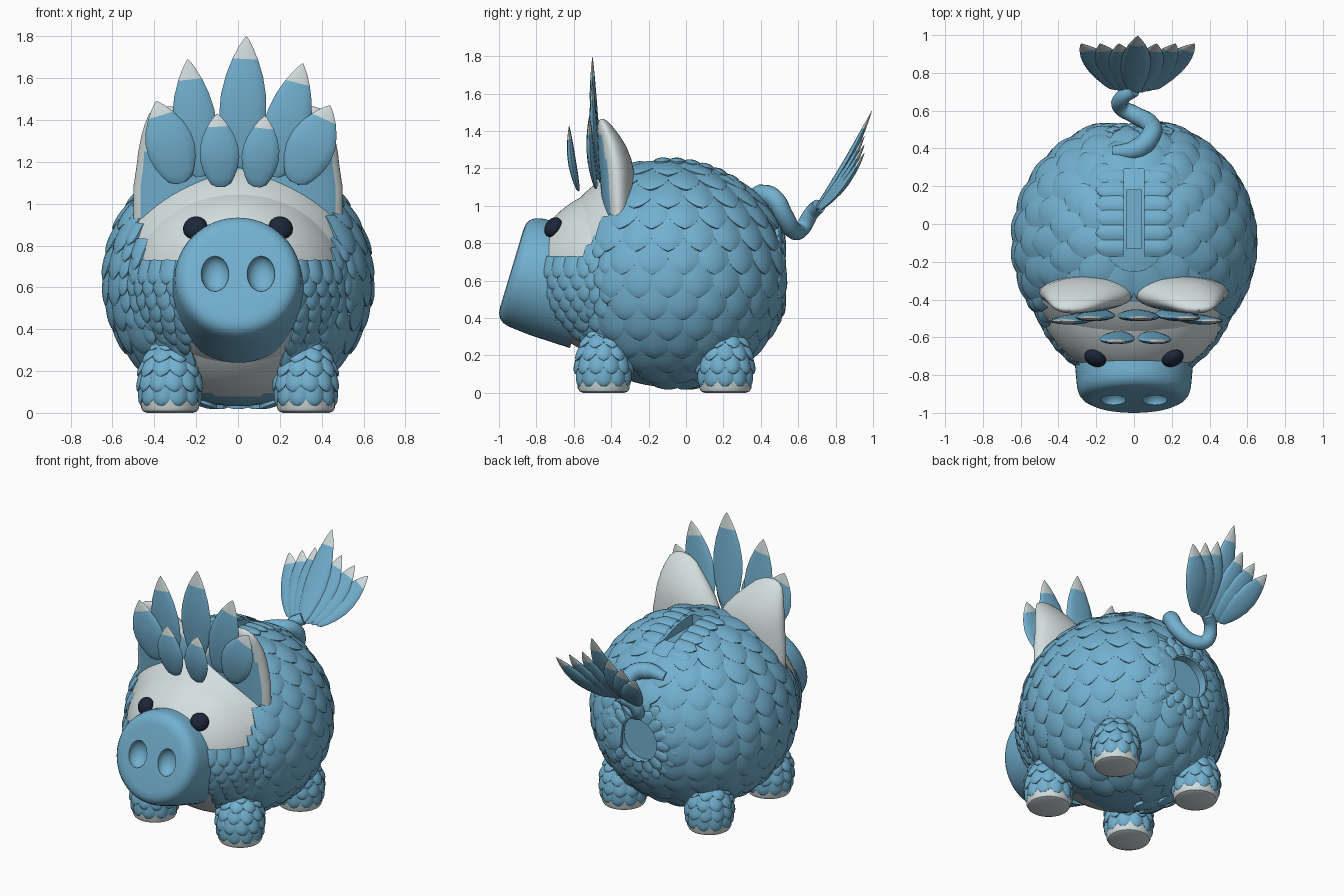
import bpy, bmesh
from math import sin, cos, pi, radians
from mathutils import Vector, Matrix

if "Cube" in bpy.data.objects:
    bpy.data.objects.remove(bpy.data.objects["Cube"])


def material(name, rgb):
    m = bpy.data.materials.new(name)
    m.use_nodes = True
    m.diffuse_color = (*rgb, 1)
    bsdf = m.node_tree.nodes["Principled BSDF"]
    bsdf.inputs["Base Color"].default_value = (*rgb, 1)
    bsdf.inputs["Roughness"].default_value = 0.6
    return m


BLUE = material("sky blue", (0.17, 0.435, 0.625))
CREAM = material("pale cream", (0.66, 0.735, 0.735))
NAVY = material("dark navy", (0.012, 0.02, 0.04))

BODY_C, BODY_R = Vector((0, -0.095, 0.638)), Vector((0.63, 0.635, 0.606))
FACE_C, FACE_R = Vector((0, -0.29, 0.64)), Vector((0.53, 0.54, 0.47))
HOLE_Z, HOLE_R = 0.63, 0.145


def finish(name, bm, mats, angle=40):
    me = bpy.data.meshes.new(name)
    bm.to_mesh(me)
    bm.free()
    ob = bpy.data.objects.new(name, me)
    bpy.context.collection.objects.link(ob)
    for m in mats:
        me.materials.append(m)
    smooth(ob, angle)
    return ob


def smooth(ob, angle=40):
    bpy.ops.object.select_all(action='DESELECT')
    bpy.context.view_layer.objects.active = ob
    ob.select_set(True)
    bpy.ops.object.shade_smooth_by_angle(angle=radians(angle))


def ring(c, u, v, n=16):
    return [Vector(c) + u * cos(2 * pi * i / n) + v * sin(2 * pi * i / n) for i in range(n)]


def loft(name, rings, mats, tip_from=None):
    """Skin rings in order; faces from ring tip_from onward take the second material."""
    bm = bmesh.new()
    vs = [[bm.verts.new(p) for p in r] for r in rings]
    n = len(vs[0])
    for k in range(len(vs) - 1):
        for i in range(n):
            j = (i + 1) % n
            f = bm.faces.new((vs[k][i], vs[k][j], vs[k + 1][j], vs[k + 1][i]))
            f.material_index = int(tip_from is not None and k >= tip_from)
    bm.faces.new(vs[0])
    bm.faces.new(vs[-1]).material_index = int(tip_from is not None)
    bmesh.ops.recalc_face_normals(bm, faces=bm.faces)
    return finish(name, bm, mats)


def ellipsoid(name, c, r, mat, seg=32, rot=None):
    bm = bmesh.new()
    bmesh.ops.create_uvsphere(bm, u_segments=seg, v_segments=seg // 2, radius=1)
    m = Matrix.Translation(c) @ (rot or Matrix()) @ Matrix.Diagonal((*r, 1))
    bmesh.ops.transform(bm, matrix=m, verts=bm.verts)
    return finish(name, bm, [mat])


def cut(ob, cutter):
    cutter.hide_render = True
    mod = ob.modifiers.new("cut", 'BOOLEAN')
    mod.operation, mod.solver, mod.object = 'DIFFERENCE', 'EXACT', cutter
    bpy.context.view_layer.objects.active = ob
    bpy.ops.object.modifier_apply(modifier=mod.name)
    bpy.data.objects.remove(cutter)


# ---- overlapping scales wrapped on an ellipsoid
ROWS = [0, 0.25, 0.5, 0.64, 0.76, 0.86, 0.94, 1, 1]
COLS = [-1, -1, -0.6, -0.2, 0.2, 0.6, 1, 1]


def spot(c, r, rot, lon, lat, h=0):
    d = rot @ Vector((cos(lat) * cos(lon), cos(lat) * sin(lon), sin(lat)))
    return c + d * r + d * h


def add_scale(bm, c, r, rot, lon, lat, w, l, lift):
    grid = []
    for k, t in enumerate(ROWS):
        q = max(0, (t - 0.55) / 0.45)
        half = max(0.05, (1 - q * q) ** 0.75) * w / 2
        la = lat - t * l / r.z
        row = []
        for i, s in enumerate(COLS):
            rim = i in (0, len(COLS) - 1) or k == len(ROWS) - 1
            h = -0.006 if rim else lift * (0.1 + 0.65 * t + 0.4 * (1 - s * s) * (1 - q ** 3))
            lo = lon + s * half / (r.x * max(0.15, cos(la)))
            row.append(bm.verts.new(spot(c, r, rot, lo, la, h)))
        grid.append(row)
    for a, b in zip(grid, grid[1:]):
        for i in range(len(COLS) - 1):
            bm.faces.new((a[i], b[i], b[i + 1], a[i + 1]))


def scale_rows(bm, c, r, lats, w, l, lift, keep=None, pole=(0, 0, 1)):
    rot = Vector((0, 0, 1)).rotation_difference(Vector(pole)).to_matrix()
    for k, deg in enumerate(lats):
        lat = radians(deg)
        n = max(7, round(2 * pi * r.x * cos(lat - 0.5 * l / r.z) / w))
        for i in range(n):
            lon = 2 * pi * (i + 0.5 * (k % 2)) / n
            pts = [spot(c, r, rot, lon, lat - t * l / r.z) for t in (0, 0.5, 1)]
            if keep is None or keep(pts):
                add_scale(bm, c, r, rot, lon, lat, w * 1.04, l, lift)


def near_hole(p):
    return p.y > 0 and p.x ** 2 + (p.z - HOLE_Z) ** 2 < 0.18 ** 2


def near_slot(p):
    return p.z > 1 and abs(p.x) < 0.07 and -0.2 < p.y < 0.24


def bare_belly(p):
    return p.y < -0.25 and abs(p.x) < 0.21 and 0.07 < p.z < 0.35


def large_zone(pts):
    front = -0.35 if 0.86 < pts[1].z < 1.12 else -0.42
    return pts[1].y > front and not any(near_hole(p) or near_slot(p) or bare_belly(p) for p in pts)


def small_zone(pts):
    p = pts[1]
    bare_face = pts[0].z > 0.77 + 0.75 * max(0, p.y + 0.6)
    return p.y < -0.39 and not bare_face and not any(bare_belly(q) for q in pts)


# ---- body shell with coin slot and plug recess, and the bulging face
body = ellipsoid("body", BODY_C, BODY_R, BLUE, 96)
bpy.ops.mesh.primitive_cube_add(size=1, location=(0, 0.025, 1.27))
bpy.context.object.scale = (0.08, 0.31, 0.2)
cut(body, bpy.context.object)
bpy.ops.mesh.primitive_cylinder_add(vertices=48, radius=HOLE_R, depth=0.2,
                                    location=(0, 0.565, HOLE_Z), rotation=(pi / 2, 0, 0))
cut(body, bpy.context.object)
face = ellipsoid("face", FACE_C, FACE_R, BLUE, 96)
for ob in (body, face):
    ob.data.materials.clear()
    ob.data.materials.append(BLUE)
    ob.data.materials.append(CREAM)
    for f in ob.data.polygons:
        p = f.center
        f.material_index = int(p.y < -0.33 and 0.07 < p.z < 1.17 - 0.5 * p.x ** 2)
    smooth(ob)

# ---- body scales
bm = bmesh.new()
scale_rows(bm, BODY_C, BODY_R, [76 - 11.5 * k for k in range(13)], 0.16, 0.2, 0.029, large_zone)
finish("body_scales", bm, [BLUE], 50)

bm = bmesh.new()
for c, r in ((BODY_C, BODY_R), (FACE_C, FACE_R)):
    scale_rows(bm, c, r, [26 - 7.5 * k for k in range(14)], 0.085, 0.115, 0.027, small_zone)
finish("cheek_scales", bm, [BLUE], 50)

bm = bmesh.new()
scale_rows(bm, BODY_C, BODY_R, [76.5, 71.5], 0.075, 0.085, 0.028, None, (0, 1, 0))
finish("plug_ring_scales", bm, [BLUE], 50)

bm = bmesh.new()
for side in (1, -1):
    turn = Vector((0, 0, 1)).rotation_difference(Vector((-side, 0, 0))).to_matrix()
    for k in range(6):
        a = (0.078 * k - 0.03) / 0.62
        add_scale(bm, BODY_C, BODY_R, turn, a if side > 0 else pi - a, -0.085, 0.096, 0.14, 0.034)
finish("slot_scales", bm, [BLUE], 50)

# ---- snout with two nostril hollows
axis, up, X = Vector((0, 0.958, -0.287)), Vector((0, 0.287, 0.958)), Vector((1, 0, 0))
nose = Vector((0, -0.932, 0.665))
profile = [(0.0, 0.215), (0.004, 0.25), (0.018, 0.275), (0.04, 0.292), (0.075, 0.302),
           (0.2, 0.313), (0.42, 0.318)]
snout = loft("snout", [ring(nose + axis * d, X * r, up * r, 64) for d, r in profile], [BLUE])
tilt = Matrix.Rotation(-0.29, 4, 'X')
for s in (1, -1):
    cut(snout, ellipsoid("nostril_cutter", nose + X * s * 0.11, (0.066, 0.06, 0.088), BLUE, 32, tilt))
smooth(snout)

# ---- eyes, ears and feet, mirrored left and right
ear = [(0.93, 0.25, -0.36, 0.25, 0.08), (1.08, 0.25, -0.365, 0.25, 0.09),
       (1.18, 0.245, -0.37, 0.24, 0.092), (1.25, 0.262, -0.38, 0.215, 0.088),
       (1.32, 0.285, -0.395, 0.178, 0.075), (1.38, 0.308, -0.415, 0.138, 0.057),
       (1.43, 0.325, -0.435, 0.1, 0.038), (1.455, 0.335, -0.445, 0.06, 0.022),
       (1.465, 0.34, -0.448, 0.02, 0.008)]
for s, side in ((1, "left"), (-1, "right")):
    ellipsoid(side + "_eye", (s * 0.205, -0.71, 0.885), (0.06, 0.04, 0.058), NAVY, 24,
              Matrix.Rotation(s * 0.4, 4, 'Z') @ Matrix.Rotation(-0.5, 4, 'X'))
    ob = loft(side + "_ear", [ring((s * x, y, z), X * rx, Vector((0, ry, 0)), 48)
                              for z, x, y, rx, ry in ear], [CREAM, BLUE])
    # blue inner ear
    for f in ob.data.polygons:
        f.material_index = int(f.normal.y < -0.85 and f.center.z < 1.36)
    for end, y in (("front", -0.44), ("back", 0.21)):
        c = Vector((s * 0.325, y, 0))
        sole = [(0, 0.11), (0.008, 0.13), (0.025, 0.139), (0.12, 0.139), (0.22, 0.125), (0.32, 0.09)]
        loft(f"{side}_{end}_foot", [ring(c + Vector((0, 0, z)), X * r, Vector((0, r, 0)), 32)
                                    for z, r in sole], [CREAM, BLUE], 3)
        bm = bmesh.new()
        scale_rows(bm, c + Vector((0, 0, 0.14)), Vector((0.136, 0.136, 0.2)),
                   [74, 55, 36, 17, -2], 0.08, 0.095, 0.028)
        finish(f"{side}_{end}_foot_scales", bm, [BLUE], 50)


# ---- leaf-shaped feathers with pale tips
def feather(name, base, tip, width, normal, bend=0.0, start=0.1, thick=0.022):
    base, tip, normal = Vector(base), Vector(tip), Vector(normal)
    along = tip - base
    across = along.cross(normal).normalized()
    out = across.cross(along).normalized()
    steps = [0, 0.04, 0.12, 0.25, 0.4, 0.55, 0.7, 0.83, 0.92, 0.97, 1]
    rings = []
    for t in steps:
        k = max(0.02, sin(pi * min(1, start + (1 - start) * t)) ** 0.8)
        if t == 0:
            k *= 0.5
        rings.append(ring(base + along * t + out * bend * sin(pi * t),
                          across * width / 2 * k, out * thick * k, 14))
    return loft(name, rings, [BLUE, CREAM], 7)


crest = [((0.01, -0.46, 1.17), (0.04, -0.5, 1.8), 0.225),
         ((-0.18, -0.46, 1.13), (-0.24, -0.5, 1.69), 0.21),
         ((0.17, -0.46, 1.13), (0.31, -0.5, 1.67), 0.22),
         ((-0.27, -0.48, 1.1), (-0.39, -0.515, 1.49), 0.23),
         ((0.27, -0.48, 1.1), (0.44, -0.515, 1.47), 0.23),
         ((-0.08, -0.575, 1.08), (-0.1, -0.625, 1.43), 0.19),
         ((0.09, -0.575, 1.08), (0.13, -0.625, 1.42), 0.18)]
for i, (b, t, w) in enumerate(crest):
    feather(f"crest_feather_{i + 1}", b, t, w, (0, -1, 0), 0.012)

# ---- curly tail and its feather fan
cu = bpy.data.curves.new("tail", 'CURVE')
cu.dimensions, cu.bevel_depth, cu.bevel_resolution = '3D', 0.055, 5
cu.use_fill_caps = True
path = [(-0.11, 0.38, 1.04), (0.02, 0.4, 1.06), (0.09, 0.47, 1.04), (0.085, 0.53, 0.94),
        (0, 0.58, 0.865), (-0.07, 0.62, 0.88), (-0.06, 0.67, 0.96), (0, 0.71, 1.0)]
sp = cu.splines.new('BEZIER')
sp.bezier_points.add(len(path) - 1)
for i, (bp, p) in enumerate(zip(sp.bezier_points, path)):
    bp.co, bp.handle_left_type, bp.handle_right_type = p, 'AUTO', 'AUTO'
    bp.radius = 0.6 if i == 0 else 1.04 - 0.05 * i
cu.materials.append(BLUE)
bpy.context.collection.objects.link(bpy.data.objects.new("tail", cu))

for i in range(-3, 4):
    a = abs(i)
    tip = (0.02 + 0.1 * i, 0.995 if a == 0 else 0.955, 1.51 if a == 0 else 1.42 - 0.045 * a)
    feather(f"tail_feather_{i + 4}", (0.032 * i, 0.69 + 0.008 * a, 0.98), tip, 0.16,
            (0, -0.86, 0.5), -0.02, 0.08, 0.02)
